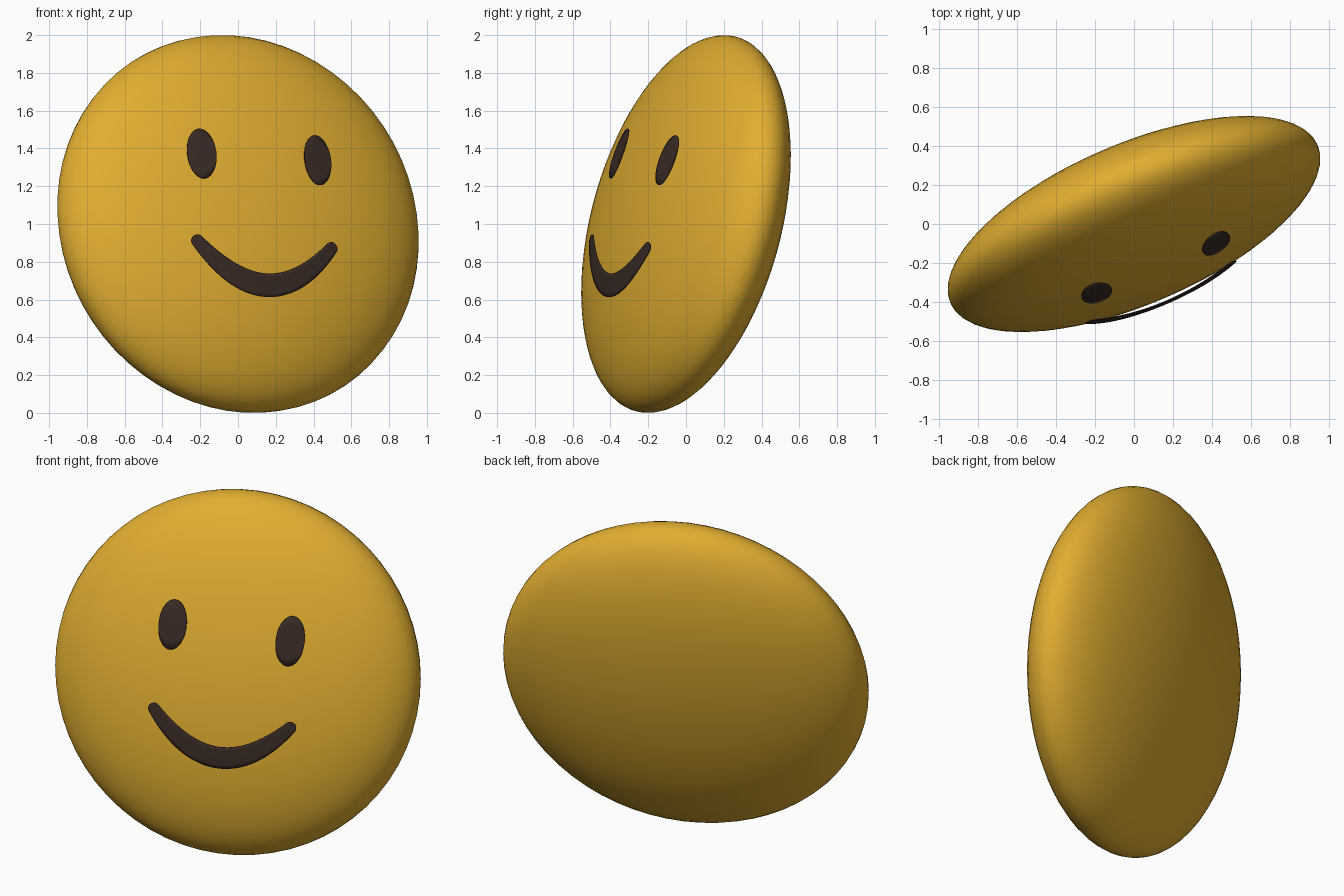
import bpy, bmesh, math
from mathutils import Matrix, Vector

cube = bpy.data.objects.get("Cube")
if cube:
    bpy.data.objects.remove(cube, do_unlink=True)

RADIUS, DEPTH = 1.027, 0.34      # disc radius and half thickness


def material(name, color):
    mat = bpy.data.materials.new(name)
    mat.use_nodes = True
    mat.diffuse_color = (*color, 1)
    bsdf = mat.node_tree.nodes["Principled BSDF"]
    bsdf.inputs["Base Color"].default_value = (*color, 1)
    bsdf.inputs["Roughness"].default_value = 0.6
    return mat


yellow = material("warm yellow", (0.75, 0.42, 0.03))
brown = material("dark brown", (0.04, 0.023, 0.018))

# Tilted frame: face right, face up, face normal
normal = Vector((0.384, -0.892, 0.24)).normalized()
right = Vector((0.922, 0.382, -0.0525))
right = (right - normal * right.dot(normal)).normalized()
up = normal.cross(right)
frame = Matrix.Translation((0, 0, 1)) @ Matrix((right, up, normal)).transposed().to_4x4()


def finish(name, bm, mat):
    bmesh.ops.recalc_face_normals(bm, faces=bm.faces)
    for face in bm.faces:
        face.smooth = True
    mesh = bpy.data.meshes.new(name)
    bm.to_mesh(mesh)
    bm.free()
    mesh.materials.append(mat)
    obj = bpy.data.objects.new(name, mesh)
    obj.matrix_world = frame
    bpy.context.collection.objects.link(obj)
    return obj


def on_face(u, v, lift):
    """Point just above the front of the flattened ball."""
    return Vector((u, v, DEPTH * math.sqrt(1 - (u * u + v * v) / RADIUS ** 2) + lift))


def plate(name, columns, lift):
    """Thin curved plate from columns of (u, v) points."""
    bm = bmesh.new()
    grid = [[bm.verts.new(on_face(u, v, lift)) for u, v in col] for col in columns]
    for a, b in zip(grid, grid[1:]):
        for i in range(len(a) - 1):
            bm.faces.new((a[i], b[i], b[i + 1], a[i + 1]))
    bmesh.ops.remove_doubles(bm, verts=bm.verts, dist=1e-5)
    obj = finish(name, bm, brown)
    if obj.data.polygons[len(obj.data.polygons) // 2].normal.z < 0:
        obj.data.flip_normals()
    solid = obj.modifiers.new("thickness", "SOLIDIFY")
    solid.thickness = 0.006


# Body: flattened ball
bm = bmesh.new()
bmesh.ops.create_uvsphere(bm, u_segments=64, v_segments=32, radius=1)
bmesh.ops.scale(bm, vec=(RADIUS, RADIUS, DEPTH), verts=bm.verts)
finish("body", bm, yellow)

ROWS = [i / 3 - 1 for i in range(7)]

# Eyes: upright ovals
for side, name in ((-1, "right_eye"), (1, "left_eye")):
    columns = []
    for i in range(25):
        angle = math.pi * i / 24
        columns.append([(side * 0.333 - 0.08 * math.cos(angle),
                         0.285 + 0.139 * math.sin(angle) * r) for r in ROWS])
    plate(name, columns, 0.03)

# Mouth: curved band, thicker in the middle, with round ends
HALF, TIP = 0.385, 0.034


def band(u, advance, half):
    slope = Vector((1, 3.0 * u)).normalized()
    centre = Vector((u, -0.42 + 1.5 * u * u)) + slope * advance
    side = Vector((-slope.y, slope.x))
    return [tuple(centre + side * half * r) for r in ROWS]


caps = [math.pi / 2 * i / 8 for i in range(1, 9)]
columns = [band(-HALF, -TIP * math.sin(a), TIP * math.cos(a)) for a in reversed(caps)]
for i in range(41):
    t = i / 20 - 1
    columns.append(band(HALF * t, 0, 0.062 - (0.062 - TIP) * t * t))
columns += [band(HALF, TIP * math.sin(a), TIP * math.cos(a)) for a in caps]
plate("mouth", columns, 0.038)
